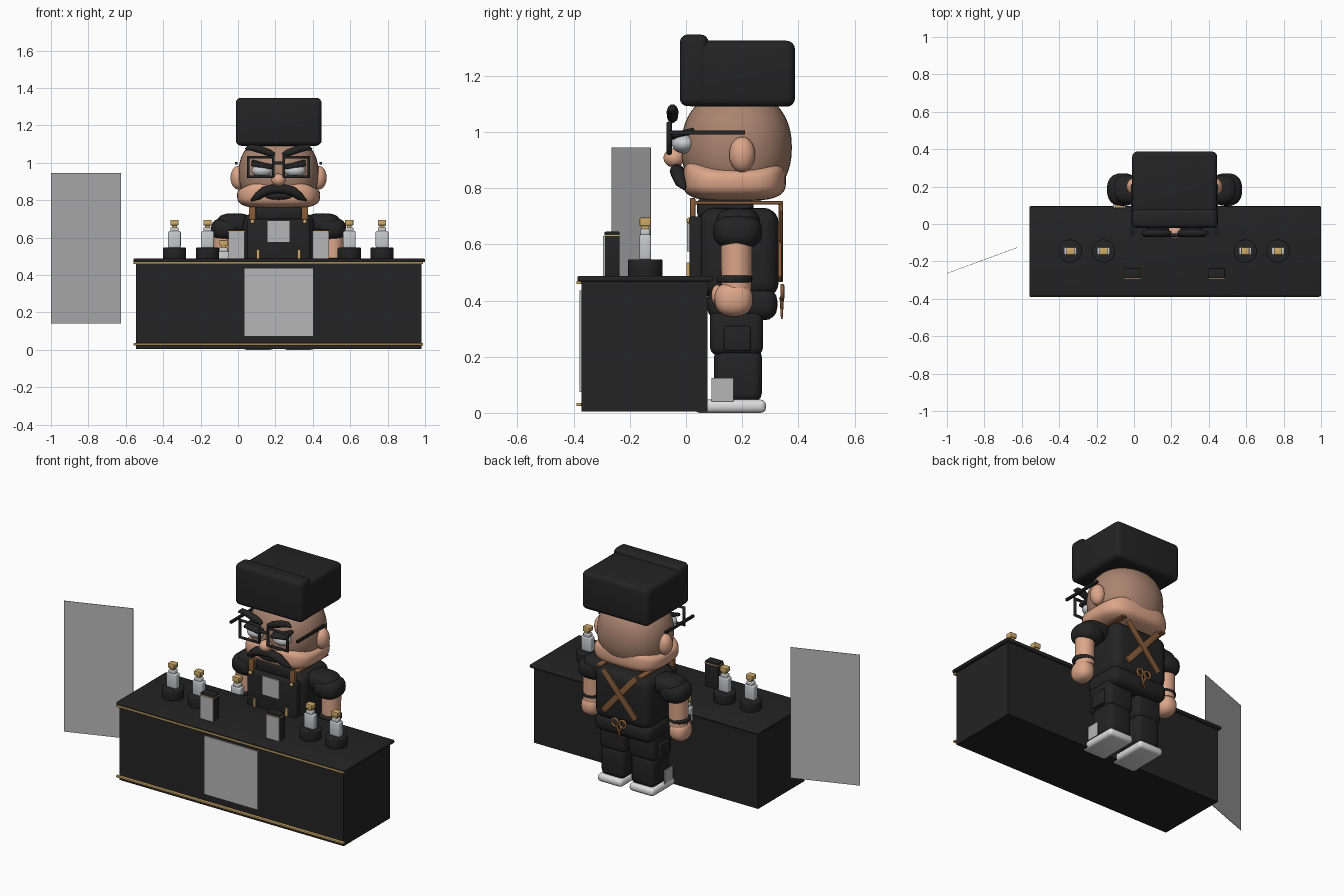
import bpy, bmesh, math
from mathutils import Vector, Matrix

if "Cube" in bpy.data.objects:
    bpy.data.objects.remove(bpy.data.objects["Cube"], do_unlink=True)


def material(name, r, g, b):
    m = bpy.data.materials.new(name)
    m.use_nodes = True
    m.diffuse_color = (r, g, b, 1)
    m.node_tree.nodes["Principled BSDF"].inputs["Base Color"].default_value = (r, g, b, 1)
    return m


BLACK = material("black", 0.017, 0.017, 0.017)
SKIN = material("skin", 0.72, 0.38, 0.25)
SCALP = material("shaved skin", 0.40, 0.23, 0.16)
GOLD = material("gold", 0.62, 0.40, 0.14)
BROWN = material("brown leather", 0.25, 0.11, 0.04)
GREY = material("light grey", 0.47, 0.47, 0.47)
WHITE = material("white", 0.72, 0.72, 0.72)
GLASS = material("glass grey", 0.58, 0.60, 0.62)
C = 0.217  # the figure's centre line in x


def finish(name, bm, mat):
    me = bpy.data.meshes.new(name)
    bm.to_mesh(me)
    bm.free()
    me.materials.append(mat)
    ob = bpy.data.objects.new(name, me)
    bpy.context.collection.objects.link(ob)
    return ob


def box(name, mat, x, y, z, bevel=0.0, rot=None, segments=3):
    """Box from (min, max) ranges, with optional rounding and rotation."""
    bm = bmesh.new()
    bmesh.ops.create_cube(bm, size=1)
    bmesh.ops.scale(bm, verts=bm.verts, vec=[r[1] - r[0] for r in (x, y, z)])
    if bevel:
        bmesh.ops.bevel(bm, geom=bm.edges[:], offset=bevel, segments=segments,
                        profile=0.5, affect='EDGES')
    ob = finish(name, bm, mat)
    ob.location = [(r[0] + r[1]) / 2 for r in (x, y, z)]
    if rot:
        ob.rotation_euler = rot
    return ob


def around(c, half):
    return (c - half, c + half)


def blob(name, mat, centre, radii, power=1.0, wave=0.0, rot=None):
    """Ellipsoid; a power under one makes it boxier, wave bends its upper rim."""
    bm = bmesh.new()
    bmesh.ops.create_uvsphere(bm, u_segments=40, v_segments=24, radius=1)
    for v in bm.verts:
        turn = math.cos(2 * math.atan2(v.co.x, v.co.y))
        lift = wave * turn * max(v.co.z, 0) ** 0.5
        v.co = Vector([math.copysign(abs(c) ** power, c) * r for c, r in zip(v.co, radii)])
        v.co.z += lift
    ob = finish(name, bm, mat)
    ob.location = centre
    if rot:
        ob.rotation_euler = rot
    return ob


def cylinder(name, mat, centre, r1, r2, height, bevel=0.0):
    bm = bmesh.new()
    bmesh.ops.create_cone(bm, cap_ends=True, segments=32, radius1=r1, radius2=r2, depth=height)
    if bevel:
        rims = [e for e in bm.edges if abs(e.verts[0].co.z - e.verts[1].co.z) < 1e-5]
        bmesh.ops.bevel(bm, geom=rims, offset=bevel, segments=3, profile=0.5, affect='EDGES')
    ob = finish(name, bm, mat)
    ob.location = centre
    return ob


def tube(name, mat, points, depth, radii=None, cyclic=False):
    cu = bpy.data.curves.new(name, 'CURVE')
    cu.dimensions = '3D'
    cu.bevel_depth = depth
    cu.bevel_resolution = 3
    cu.use_fill_caps = True
    sp = cu.splines.new('POLY')
    sp.points.add(len(points) - 1)
    for i, p in enumerate(points):
        sp.points[i].co = (*p, 1)
        sp.points[i].radius = radii[i] if radii else 1
    sp.use_cyclic_u = cyclic
    cu.materials.append(mat)
    ob = bpy.data.objects.new(name, cu)
    bpy.context.collection.objects.link(ob)
    return ob


def bottle(name, x, y, z):
    box(name + "_body", GLASS, around(x, 0.034), around(y, 0.021), (z, z + 0.09), 0.008)
    box(name + "_shoulder", GLASS, around(x, 0.022), around(y, 0.017), (z + 0.085, z + 0.11), 0.006)
    box(name + "_neck", GOLD, around(x, 0.013), around(y, 0.013), (z + 0.105, z + 0.125))
    box(name + "_cap", GOLD, around(x, 0.022), around(y, 0.02), (z + 0.12, z + 0.15), 0.004)


# Counter with gold trim and front sign
box("counter_body", BLACK, (-0.545, 0.98), (-0.372, 0.077), (0.005, 0.468))
box("counter_top", BLACK, (-0.56, 1.0), (-0.387, 0.095), (0.468, 0.487), 0.006)
for label, z in (("upper", 0.464), ("lower", 0.03)):
    box(label + "_trim", GOLD, (-0.558, 0.99), (-0.39, -0.372), around(z, 0.006), 0.003)
box("counter_sign", GREY, (0.035, 0.40), (-0.38, -0.372), (0.075, 0.435))

# Free-standing screen beside the counter
screen = box("side_screen", GREY, around(-0.8125, 0.2), around(-0.195, 0.001), (0.14, 0.945))
screen.rotation_euler.z = math.atan2(0.138, 0.375)

# Bottles on round stands, and two packages
for i, x in enumerate((-0.34, -0.163, 0.595, 0.77)):
    cylinder(f"stand_{i}", BLACK, (x, -0.145, 0.515), 0.062, 0.062, 0.062, 0.005)
    bottle(f"bottle_{i}", x, -0.145, 0.545)
for i, x in enumerate((-0.008, 0.442)):
    box(f"package_{i}", BLACK, around(x, 0.044), (-0.29, -0.236), (0.487, 0.645), 0.003)
    box(f"package_band_{i}", GOLD, around(x, 0.045), (-0.291, -0.235), (0.629, 0.634))
    box(f"package_label_{i}", GREY, around(x, 0.044), (-0.295, -0.289), (0.487, 0.63))

# Head, jaw and nose
blob("head", SCALP, (C, 0.18, 0.945), (0.214, 0.197, 0.205), 0.9)
blob("jaw", SKIN, (C, 0.172, 0.828), (0.222, 0.184, 0.074), 0.62, 0.022)
blob("nose", SKIN, (C, -0.042, 0.908), (0.038, 0.038, 0.034))
blob("mouth", BLACK, (C, -0.008, 0.822), (0.075, 0.02, 0.02))

# Hat with an upturned front flap
box("hat", BLACK, (-0.01, 0.445), (-0.005, 0.388), (1.09, 1.325), 0.03, segments=4)
box("hat_flap", BLACK, (-0.012, 0.447), (-0.022, 0.08), (1.092, 1.347), 0.028, segments=4)

# Glasses and face details, mirrored
for s, side in ((-1, "right"), (1, "left")):
    blob(side + "_ear", SKIN, (C + s * 0.215, 0.2, 0.92), (0.042, 0.046, 0.063))
    blob(side + "_eye", GLASS, (C + s * 0.088, -0.008, 0.958), (0.056, 0.042, 0.034))
    box(side + "_eyelid", BLACK, around(C + s * 0.088, 0.058), (-0.05, 0.03), around(0.99, 0.009),
        0.006, (0.25, s * -0.15, 0))
    xi, xo = C + s * 0.028, C + s * 0.162
    tube(side + "_lens_frame", BLACK, [(xi, -0.06, 1.03), (xo, -0.06, 1.03),
         (xo, -0.06, 0.925), (xi, -0.06, 0.925)], 0.01, cyclic=True)
    box(side + "_temple_arm", BLACK, around(C + s * 0.226, 0.007), (-0.06, 0.21), around(0.998, 0.007))
    tube(side + "_eyebrow", BLACK, [(C + s * d, -0.048, z) for d, z in
         ((0.02, 1.042), (0.05, 1.053), (0.11, 1.074), (0.155, 1.082), (0.178, 1.072))],
         0.021, (0.5, 0.95, 1, 0.8, 0.3))
    tube(side + "_moustache", BLACK, [(C + s * d, y, z) for d, y, z in
         ((0, -0.03, 0.857), (0.035, -0.032, 0.86), (0.075, -0.026, 0.848),
          (0.11, -0.018, 0.822), (0.148, -0.005, 0.797))], 0.026, (0.8, 1, 1, 0.85, 0.2))
tube("glasses_bridge", BLACK, [(C - 0.03, -0.06, 0.998), (C + 0.03, -0.06, 0.998)], 0.009)

# Torso, collar, hips and bib
box("torso", BLACK, around(C, 0.19), (0.045, 0.33), (0.41, 0.73), 0.055, segments=5)
box("hips", BLACK, around(C, 0.195), (0.075, 0.325), (0.33, 0.445), 0.045, segments=4)
box("collar", BLACK, around(C, 0.13), (0.04, 0.24), (0.69, 0.765), 0.02)
box("bib", BLACK, around(C, 0.168), (0.012, 0.06), (0.4, 0.70), 0.012)
box("bib_badge", GREY, around(C, 0.058), (0.004, 0.012), (0.575, 0.69))

# Limbs, shoes and straps, mirrored
for s, side in ((-1, "right"), (1, "left")):
    blob(side + "_shoulder", BLACK, (C + s * 0.235, 0.185, 0.675), (0.095, 0.078, 0.055), 0.75)
    blob(side + "_sleeve", BLACK, (C + s * 0.277, 0.184, 0.645), (0.084, 0.087, 0.062), 0.8)
    cylinder(side + "_forearm", SKIN, (C + s * 0.292, 0.18, 0.525), 0.054, 0.056, 0.17)
    cylinder(side + "_wristband", BLACK, (C + s * 0.294, 0.172, 0.477), 0.064, 0.064, 0.026, 0.008)
    blob(side + "_hand", SKIN, (C + s * 0.3, 0.17, 0.405), (0.056, 0.068, 0.062), 0.85)
    blob(side + "_thumb", SKIN, (C + s * 0.285, 0.112, 0.42), (0.024, 0.022, 0.036))
    box(side + "_upper_leg", BLACK, around(C + s * 0.1, 0.09), (0.085, 0.275), (0.205, 0.38), 0.03)
    box(side + "_lower_leg", BLACK, around(C + s * 0.102, 0.08), (0.1, 0.27), (0.04, 0.23), 0.03)
    box(side + "_leg_pocket", BLACK, around(C + s * 0.19, 0.014), (0.135, 0.23), (0.22, 0.31), 0.008)
    box(side + "_shoe", WHITE, around(C + s * 0.108, 0.084), (0.03, 0.285), (0.0, 0.047), 0.019)
    box(side + "_boot_tag", GREY, around(C + s * 0.19, 0.003), (0.09, 0.17), (0.04, 0.125))
    # Straps over the shoulder and crossed on the back
    xs = C + s * 0.14
    box(side + "_front_strap", BROWN, around(xs, 0.018), (0.015, 0.033), (0.69, 0.765), 0.003)
    box(side + "_shoulder_strap", BROWN, around(xs, 0.018), (0.025, 0.345), (0.742, 0.754), 0.003)
    box(side + "_back_strap", BROWN, around(C, 0.018), around(0.337 + s * 0.002, 0.006),
        around(0.605, 0.17), 0.003, (0, s * 0.72, 0))
    blob(side + "_button", GOLD, (xs, 0.01, 0.685), (0.011, 0.008, 0.011))
    box(side + "_bib_clip", GOLD, around(C + s * 0.11, 0.008), (0.002, 0.014), (0.48, 0.535))
    # Scissors hanging at the waist
    loop = [(C + s * 0.026 + 0.021 * math.cos(a), 0.343, 0.43 + 0.023 * math.sin(a))
            for a in [math.tau * k / 16 for k in range(16)]]
    tube(side + "_scissor_loop", BROWN, loop, 0.007, cyclic=True)
    tube(side + "_scissor_blade", BROWN, [(C + s * 0.016, 0.341, 0.412), (C - s * 0.014, 0.341, 0.335)],
         0.008, (1, 0.4))

# Bottle held in the right hand
bottle("held_bottle", -0.078, 0.105, 0.437)

# Smooth shading that keeps edges sharp
for ob in bpy.context.scene.objects:
    ob.select_set(ob.type == 'MESH')
    if ob.type == 'MESH':
        bpy.context.view_layer.objects.active = ob
bpy.ops.object.shade_smooth_by_angle(angle=math.radians(40))
